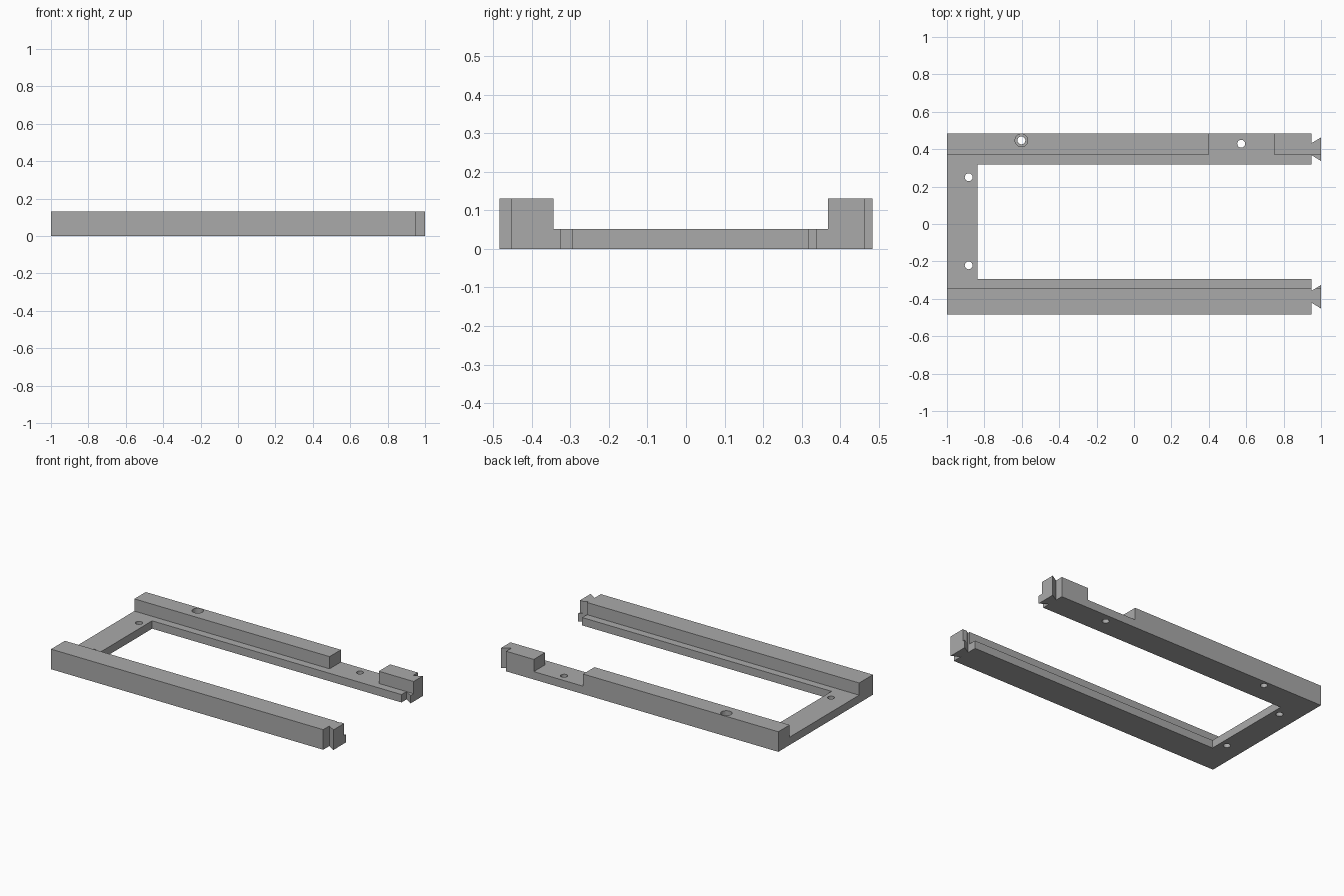
import bpy
import bmesh

default = bpy.data.objects.get("Cube")
if default:
    bpy.data.objects.remove(default, do_unlink=True)

BASE_H, RAIL_H = 0.051, 0.13
FRONT, BACK = -0.484, 0.484
FRONT_STEP, BACK_STEP = -0.343, 0.368     # inner faces of the raised rails
NECK_X = 0.949

grey = bpy.data.materials.new("plain grey")
grey.use_nodes = True
grey.diffuse_color = (0.4, 0.4, 0.4, 1)
grey.node_tree.nodes["Principled BSDF"].inputs["Base Color"].default_value = (0.4, 0.4, 0.4, 1)


def make_object(name, bm):
    bmesh.ops.recalc_face_normals(bm, faces=bm.faces)
    mesh = bpy.data.meshes.new(name)
    bm.to_mesh(mesh)
    bm.free()
    mesh.materials.append(grey)
    obj = bpy.data.objects.new(name, mesh)
    bpy.context.collection.objects.link(obj)
    return obj


def prism(name, outline, z0, z1):
    bm = bmesh.new()
    face = bm.faces.new([bm.verts.new((x, y, z0)) for x, y in outline])
    top = bmesh.ops.extrude_face_region(bm, geom=[face])["geom"]
    verts = [v for v in top if isinstance(v, bmesh.types.BMVert)]
    bmesh.ops.translate(bm, verts=verts, vec=(0, 0, z1 - z0))
    return make_object(name, bm)


def box(name, x0, x1, y0, y1, z0, z1):
    return prism(name, [(x0, y0), (x1, y0), (x1, y1), (x0, y1)], z0, z1)


def drill(name, x, y, radius, z0, z1):
    bm = bmesh.new()
    bmesh.ops.create_cone(bm, cap_ends=True, segments=32, radius1=radius,
                          radius2=radius, depth=z1 - z0)
    bmesh.ops.translate(bm, verts=bm.verts, vec=(x, y, (z0 + z1) / 2))
    return make_object(name, bm)


def dovetail(y):
    """Flared joint at a rail end, listed from front to back."""
    return [(NECK_X, y - 0.032), (1, y - 0.063), (1, y + 0.063), (NECK_X, y + 0.032)]


# U-shaped frame outline with a dovetail on each rail end
outline = [(-1, FRONT), (NECK_X, FRONT), *dovetail(-0.389),
           (NECK_X, -0.294), (-0.837, -0.294), (-0.837, 0.317), (NECK_X, 0.317),
           *dovetail(0.4), (NECK_X, BACK), (-1, BACK)]
frame = prism("frame", outline, 0, RAIL_H)

# Lowered ledge between the rails, gap in the back rail, and screw holes
cutters = [
    box("ledge_cutter", -1.1, 1.1, FRONT_STEP, BACK_STEP, BASE_H, 0.3),
    box("rail_gap_cutter", 0.398, 0.751, 0.34, 0.6, BASE_H, 0.3),
    drill("counterbore_cutter", -0.602, 0.447, 0.034, 0.07, 0.3),
]
for x, y in [(-0.884, 0.25), (-0.884, -0.221), (0.573, 0.429), (-0.602, 0.447)]:
    cutters.append(drill("screw_hole_cutter", x, y, 0.021, -0.1, 0.3))

for cutter in cutters:
    cutter.hide_render = True
    cutter.hide_set(True)
    cutter.display_type = 'WIRE'
    mod = frame.modifiers.new(cutter.name, 'BOOLEAN')
    mod.operation = 'DIFFERENCE'
    mod.solver = 'EXACT'
    mod.object = cutter
